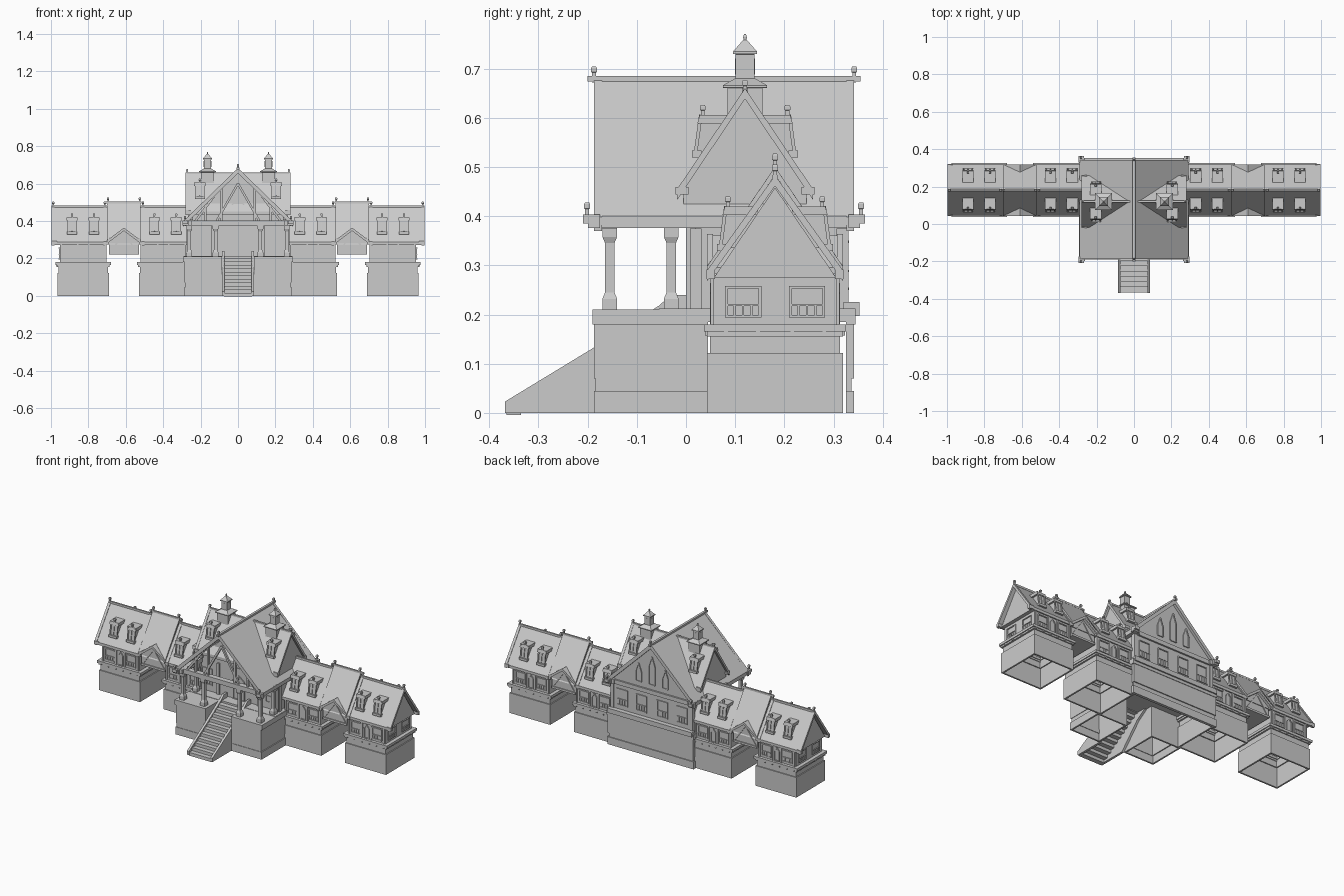
import bpy, bmesh
from mathutils import Vector, Matrix

if "Cube" in bpy.data.objects:
    bpy.data.objects.remove(bpy.data.objects["Cube"])

parts = {}          # name -> (bmesh, mirrored across x)


def part(name, mirror=True):
    return parts.setdefault(name, (bmesh.new(), mirror))[0]


def solid(bm, pts, vec):
    """Extrude a planar polygon along a vector."""
    a = [bm.verts.new(p) for p in pts]
    b = [bm.verts.new(Vector(p) + Vector(vec)) for p in pts]
    n = len(a)
    bm.faces.new(a)
    bm.faces.new(b[::-1])
    for i in range(n):
        bm.faces.new((a[i], b[i], b[(i + 1) % n], a[(i + 1) % n]))


def box(bm, x0, x1, y0, y1, z0, z1):
    solid(bm, [(x0, y0, z0), (x1, y0, z0), (x1, y1, z0), (x0, y1, z0)], (0, 0, z1 - z0))


def ring(bm, x0, x1, y0, y1, z0, z1, t=.01):
    """Four walls round an open space."""
    box(bm, x0, x1, y0, y0 + t, z0, z1)
    box(bm, x0, x1, y1 - t, y1, z0, z1)
    box(bm, x0, x0 + t, y0 + t, y1 - t, z0, z1)
    box(bm, x1 - t, x1, y0 + t, y1 - t, z0, z1)


def prism(bm, axis, pts, a, b):
    if axis == 'x':
        solid(bm, [(a, u, z) for u, z in pts], (b - a, 0, 0))
    else:
        solid(bm, [(u, a, z) for u, z in pts], (0, b - a, 0))


def vroof(bm, axis, c, half, eave, ridge, t, a, b):
    """Two-sided roof shell with its ridge along an axis."""
    prism(bm, axis, [(c - half, eave), (c, ridge), (c + half, eave),
                     (c + half, eave - t), (c, ridge - t), (c - half, eave - t)], a, b)


def bar(bm, a, b, w):
    a, b = Vector(a), Vector(b)
    v = b - a
    m = Matrix.Translation((a + b) / 2) @ v.to_track_quat('Z', 'X').to_matrix().to_4x4()
    bmesh.ops.create_cube(bm, size=1, matrix=m @ Matrix.Diagonal((w, w, v.length, 1)))


def stack(bm, x, y, rings):
    """Square tower or post through (half width, z) rings."""
    rows = [[bm.verts.new((x + h * i, y + h * j, z)) for i, j in ((-1, -1), (1, -1), (1, 1), (-1, 1))]
            for h, z in rings]
    bm.faces.new(rows[0])
    bm.faces.new(rows[-1])
    for r, s in zip(rows, rows[1:]):
        for i in range(4):
            bm.faces.new((r[i], r[(i + 1) % 4], s[(i + 1) % 4], s[i]))


def finial(bm, x, y, z, h=.025):
    stack(bm, x, y, [(.004, z - .01), (.004, z + .45 * h), (.006, z + .5 * h), (.006, z + .85 * h), (.004, z + h)])


def wbox(bm, axis, s, plane, u0, u1, n0, n1, z0, z1):
    """Box on a wall: u along the wall, n outward from its plane."""
    if axis == 'y':
        box(bm, u0, u1, plane + s * n0, plane + s * n1, z0, z1)
    else:
        box(bm, plane + s * n0, plane + s * n1, u0, u1, z0, z1)


def window(bm, axis, s, plane, c, hw, z0, z1):
    for u in (c - hw, c + hw):
        wbox(bm, axis, s, plane, u - .003, u + .003, 0, .005, z0, z1)
    for z in (z0, z1 - .005):
        wbox(bm, axis, s, plane, c - hw, c + hw, 0, .006, z, z + .005)
    wbox(bm, axis, s, plane, c - hw, c + hw, 0, .001, z0, z1)
    zr = z0 + (z1 - z0) * .36
    wbox(bm, axis, s, plane, c - hw, c + hw, 0, .006, zr, zr + .004)
    for i in (-.5, 0, .5):
        wbox(bm, axis, s, plane, c + hw * i - .002, c + hw * i + .002, 0, .005, z0, zr)


def pointed(bm, s, plane, c, hw, z0, z1, zs):
    """Pointed opening: frame bars round a thin pane, on a front or back wall."""
    pts = [(c - hw, z0), (c + hw, z0), (c + hw, zs), (c, z1), (c - hw, zs)]
    prism(bm, 'y', pts, plane, plane + s * .002)
    for p, q in zip(pts, pts[1:] + pts[:1]):
        bar(bm, (p[0], plane + s * .003, p[1]), (q[0], plane + s * .003, q[1]), .006)


def dormer(cx, yc, s, d0, d1, zb, zt):
    """Box dormer with a flat cap and a front leaning outward at the foot."""
    y = lambda d: yc + s * d
    w = part('dormer_bodies')
    prof = [(y(d0 + .012), zb), (y(d0), zt), (y(d1), zt), (y(d1), zb)]
    prism(w, 'x', prof, cx - .019, cx + .019)
    for k in (-1, 1):      # leaning side posts
        bar(w, (cx + k * .022, y(d0 + .013), zb), (cx + k * .022, y(d0 + .002), zt), .007)
    bar(w, (cx, y(d0 + .013), zb + .01), (cx, y(d0 + .002), zt), .004)
    box(w, cx - .027, cx + .027, y(d0), y(d0 + .02), zb - .006, zb + .008)
    r = part('dormer_caps')
    prism(r, 'x', [(y(d0 + .009), zt - .018), (y(d0 + .004), zt), (y(d1), zt), (y(d1), zt - .018)],
          cx - .03, cx + .03)
    finial(r, cx, y(d0 - .002), zt, .02)


# ---- side wings (built on +x, mirrored) ----
C = .181
base, wall, win = part('wing_bases'), part('wing_walls'), part('wing_windows')
roof, trim = part('wing_roofs'), part('wing_roof_trim')
for x0, x1 in ((.27, .53), (.69, .965)):
    ring(base, x0, x1, C - .138, C + .138, 0, .122)
    ring(base, x0 + .006, x1 - .006, C - .132, C + .132, .12, .156)
    ring(base, x0 - .004, x1 + .004, C - .138, C + .138, .155, .166, .02)
    ring(base, x0 - .01, x1 + .01, C - .144, C + .144, .165, .18, .03)
    ring(wall, x0 + .012, x1 - .012, C - .126, C + .126, .18, .28, .004)
    xm = (x0 + x1) / 2
    for s in (-1, 1):
        for dx in (-.07, .07):
            window(win, 'y', s, C + s * .126, xm + dx, .031, .192, .262)
        pointed(win, s, C + s * .126, xm, .015, .184, .262, .243)
        for dx in (-.117, -.03, .03, .117):
            box(wall, xm + dx - .004, xm + dx + .004, C + s * .122, C + s * .131, .18, .275)
        for i in range(6):     # brackets under the floor slab
            xb = x0 + .015 + i * (x1 - x0 - .03) / 5
            box(base, xb - .004, xb + .004, C + s * .13, C + s * .142, .157, .168)
for s in (-1, 1):
    window(win, 'x', 1, .953, C + s * .065, .034, .194, .258)
    for x in (.887, .77, .447, .33):
        dormer(x, C, s, .098, .035, .335, .420)
for d in (-.1, -.035, .035, .1):
    box(base, .96, .972, C + d - .004, C + d + .004, .157, .168)

# wing roofs, gable wall and bargeboards
prism(wall, 'x', [(C - .124, .275), (C + .124, .275), (C, .458)], .27, .975)
for x0, x1 in ((.2, .52), (.70, .995)):
    vroof(roof, 'x', C, .136, .288, .478, .016, x0, x1)
    box(trim, x0, x1, C - .005, C + .005, .472, .484)
for x0, x1 in ((.27, .53), (.69, .99)):
    for s in (-1, 1):
        box(trim, x0, x1, C + s * .124, C + s * .136, .274, .288)
for x in (.988, .712, .508):
    vroof(trim, 'x', C, .138, .29, .483, .022, x - .008, x + .008)
    finial(trim, x, C, .48)
for s in (-1, 1):
    box(trim, .968, .998, C + s * .122, C + s * .139, .272, .292)

# raised link roof with cross gable over the passage
for s in (-1, 1):
    solid(roof, [(.52, C, .500), (.70, C, .500), (.70, C + s * .138, .298),
                 (.61, C + s * .096, .360), (.52, C + s * .138, .298)], (0, 0, -.016))
    vroof(trim, 'y', .61, .088, .298, .364, .016, C + s * .126, C + s * .138)
vroof(roof, 'y', .61, .086, .296, .361, .014, C - .136, C + .136)
box(trim, .515, .705, C - .005, C + .005, .494, .505)
for x in (.525, .695):
    finial(trim, x, C, .502)
link = part('link_passage')
prism(link, 'y', [(.53, .22), (.69, .22), (.69, .295), (.61, .35), (.53, .295)], C - .12, C + .12)
for s in (-1, 1):
    box(link, .53, .69, C + s * .118, C + s * .126, .22, .232)
    for k in (-1, 1):
        bar(link, (.61 + k * .07, C + s * .121, .235), (.61, C + s * .121, .335), .008)

# ---- central block base ----
cb = part('hall_base')
for x1, ys, yb, z0, z1 in ((.29, -.187, .342, 0, .045), (.284, -.184, .336, .045, .07),
                           (.287, -.187, .342, .07, .18), (.293, -.19, .345, .18, .21)):
    if z1 > .2:
        box(cb, .086, x1, ys, .045, z0, z1)
    else:
        ring(cb, .086, x1, ys, .045, z0, z1)
    box(cb, 0, x1, .325, yb, z0, z1)
fl = part('porch_floor', False)
box(fl, -.29, .29, -.055, .345, .185, .212)
box(fl, -.285, .285, .32, .353, .197, .225)

# ---- stairs ----
st = part('stair_treads', False)
for i in range(11):
    y, z = -.365 + i * .028, .016 + i * .0185
    box(st, -.075, .075, y, y + .03, z - .02, z)
prism(part('stair_side_walls'), 'x', [(-.368, 0), (-.368, .023), (-.187, .133), (-.055, .218), (-.03, .24),
      (0, .24), (0, .18), (-.06, .14), (-.187, 0)], .072, .086)

# ---- hall walls, doors and windows ----
prism(part('hall_walls', False), 'y', [(-.265, .21), (.265, .21), (.265, .40), (0, .662), (-.265, .40)], .01, .325)
hw = part('hall_windows')
window(hw, 'y', -1, .01, .215, .034, .25, .35)
for x in (.07, .20):
    window(hw, 'y', 1, .325, x, .034, .25, .35)
pointed(hw, 1, .325, .09, .018, .43, .54, .49)
for x in (.135, .262):
    box(hw, x - .008, x + .008, 0, .02, .21, .4)
box(hw, 0, .268, .32, .335, .375, .40)
for y in (.02, .318):
    box(hw, .255, .275, y - .012, y + .012, .21, .375)
dw = part('doors', False)
pointed(dw, -1, .01, 0, .036, .212, .355, .325)
pointed(dw, -1, .01, 0, .032, .40, .52, .485)
pointed(dw, 1, .325, 0, .02, .43, .60, .54)
bar(dw, (0, .006, .215), (0, .006, .35), .005)

# ---- porch columns and front truss ----
col = part('porch_columns')
for x, y in ((.26, -.155), (.12, -.155), (.26, -.03)):
    stack(col, x, y, [(.015, .21), (.015, .232), (.0095, .245), (.0095, .345), (.015, .358), (.015, .378)])
tr = part('front_truss')
box(tr, 0, .285, -.172, -.140, .374, .402)
box(tr, .245, .29, -.187, .342, .376, .402)
for x in (.09, .175):
    bar(tr, (x, -.155, .39), (x, -.155, .67 - x), .012)
bar(tr, (.12, -.155, .39), (0, -.155, .60), .012)
bar(tr, (.235, -.155, .39), (.13, -.155, .53), .012)

# ---- main roof ----
vroof(part('main_roof', False), 'y', 0, .292, .40, .68, .018, -.187, .342)
mt = part('main_roof_trim', False)
box(mt, -.007, .007, -.2, .355, .674, .685)
for s, y in ((-1, -.187), (1, .342)):
    vroof(mt, 'y', 0, .294, .398, .683, .028, y, y - s * .016)
    finial(mt, 0, y, .682, .022)
    for k in (-1, 1):
        box(mt, k * .262, k * .298, y - .012, y + .012, .376, .403)
        box(mt, k * .268, k * .296, y, y + s * .022, .385, .403)
        finial(mt, k * .283, y + s * .014, .403)

# ---- cross roof ----
Y = .12
vroof(part('cross_roof', False), 'x', Y, .138, .452, .656, .018, -.272, .272)
ct = part('cross_roof_trim')
box(ct, 0, .272, Y - .006, Y + .006, .65, .660)
vroof(ct, 'x', Y, .138, .455, .660, .022, .264, .28)
prism(ct, 'x', [(Y - .125, .405), (Y + .125, .405), (Y + .125, .455), (Y, .64), (Y - .125, .455)], .24, .266)
finial(ct, .272, Y, .655, .022)
for s in (-1, 1):
    box(ct, .25, .28, Y + s * .115, Y + s * .141, .444, .459)
    dormer(.204, Y, s, .088, .025, .525, .606)

# ---- cupolas ----
cu = part('cupolas')
stack(cu, .163, Y, [(.036, .56), (.036, .66), (.045, .661), (.045, .666), (.02, .68), (.019, .68),
                    (.019, .729), (.024, .73), (.024, .735), (.004, .758), (.003, .758), (.004, .764), (.002, .77)])
for s in (-1, 1):
    wbox(cu, 'y', s, Y + s * .019, .157, .169, 0, .0015, .688, .72)
    wbox(cu, 'x', s, .163 + s * .019, Y - .006, Y + .006, 0, .0015, .688, .72)

# ---- turn every part into an object ----
for name, (bm, mirror) in parts.items():
    bmesh.ops.recalc_face_normals(bm, faces=bm.faces)
    me = bpy.data.meshes.new(name)
    bm.to_mesh(me)
    bm.free()
    ob = bpy.data.objects.new(name, me)
    bpy.context.collection.objects.link(ob)
    if mirror:
        m = ob.modifiers.new('mirror', 'MIRROR')
        m.use_mirror_merge = False
